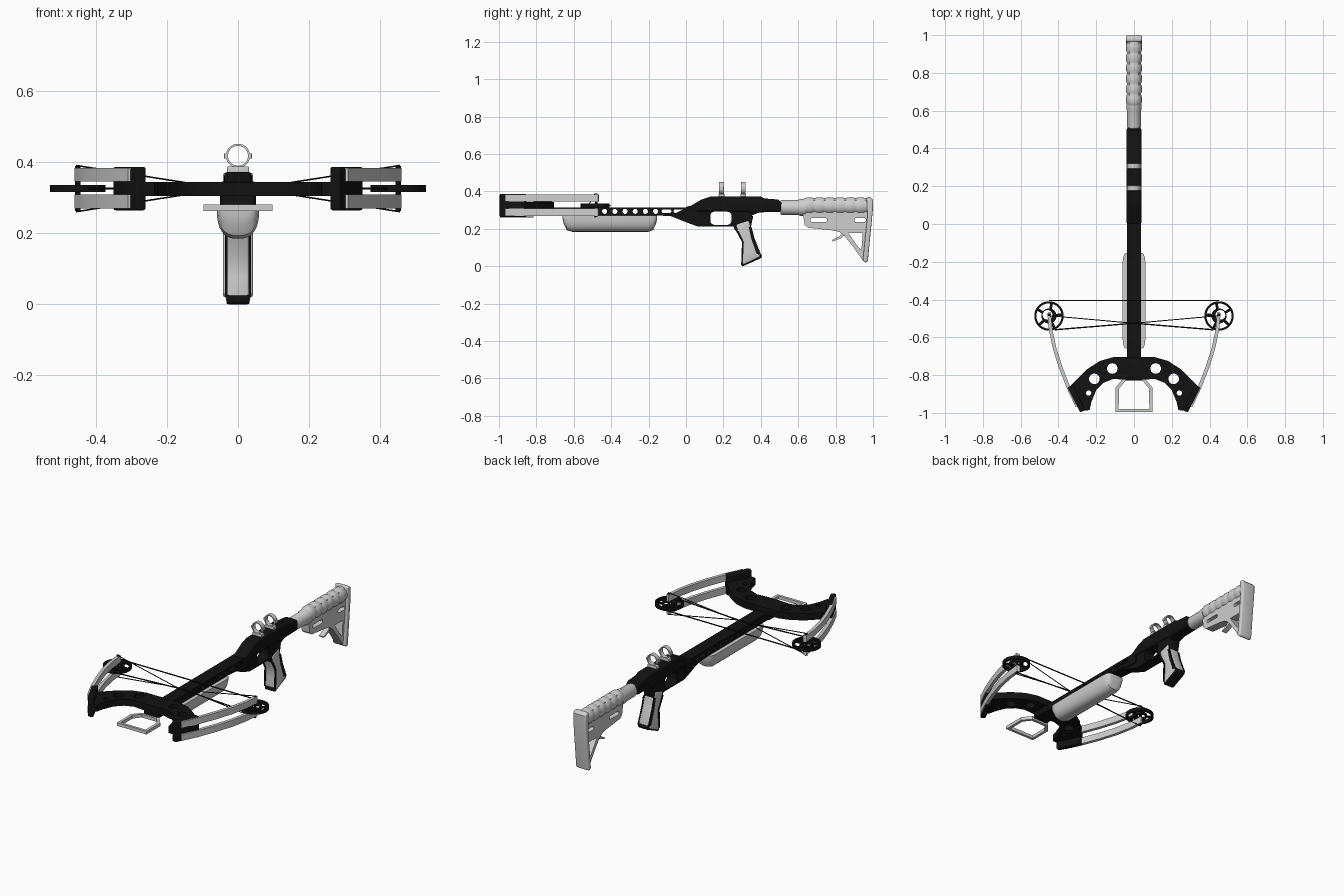
import bpy, bmesh, math
from mathutils import Vector, Matrix

if "Cube" in bpy.data.objects:
    bpy.data.objects.remove(bpy.data.objects["Cube"])


def material(name, v):
    m = bpy.data.materials.new(name)
    m.diffuse_color = (v, v, v, 1)
    m.use_nodes = True
    m.node_tree.nodes["Principled BSDF"].inputs["Base Color"].default_value = m.diffuse_color
    return m


BLACK = material("matte_black", 0.006)
GREY = material("light_grey", 0.62)


def finish(name, mesh, mat, bevel=0.0, angle=35):
    ob = bpy.data.objects.new(name, mesh)
    bpy.context.collection.objects.link(ob)
    mesh.materials.clear()
    mesh.materials.append(mat)
    bpy.ops.object.select_all(action='DESELECT')
    ob.select_set(True)
    bpy.context.view_layer.objects.active = ob
    if bevel:
        mod = ob.modifiers.new("bevel", 'BEVEL')
        mod.width, mod.segments, mod.limit_method = bevel, 3, 'ANGLE'
        mod.angle_limit = math.radians(50)
        bpy.ops.object.modifier_apply(modifier="bevel")
    bpy.ops.object.shade_smooth_by_angle(angle=math.radians(angle))
    return ob


def curve_mesh(curve):
    tmp = bpy.data.objects.new("tmp", curve)
    bpy.context.collection.objects.link(tmp)
    dg = bpy.context.evaluated_depsgraph_get()
    mesh = bpy.data.meshes.new_from_object(tmp.evaluated_get(dg))
    bpy.data.objects.remove(tmp)
    return mesh


def add_spline(curve, pts, cyclic):
    sp = curve.splines.new('POLY')
    sp.points.add(len(pts) - 1)
    for p, co in zip(sp.points, pts):
        p.co = (*co, 0, 1) if len(co) == 2 else (*co, 1)
    sp.use_cyclic_u = cyclic


def plate(name, outline, mat, axis, centre, thick, holes=(), bevel=0.0):
    """Flat outline with holes, thickened along X (points are y,z) or Z (points are x,y)."""
    cu = bpy.data.curves.new(name, 'CURVE')
    cu.dimensions, cu.fill_mode, cu.extrude = '2D', 'BOTH', thick / 2
    for loop in (outline, *holes):
        add_spline(cu, loop, True)
    mesh = curve_mesh(cu)
    bm = bmesh.new()
    bm.from_mesh(mesh)
    bmesh.ops.remove_doubles(bm, verts=bm.verts, dist=1e-5)
    if not holes:
        bmesh.ops.dissolve_limit(bm, angle_limit=0.01, verts=bm.verts, edges=bm.edges)
    bmesh.ops.recalc_face_normals(bm, faces=bm.faces)
    rot = Matrix(((0, 0, 1), (1, 0, 0), (0, 1, 0))).to_4x4() if axis == 'X' else Matrix()
    off = (centre, 0, 0) if axis == 'X' else (0, 0, centre)
    bm.transform(Matrix.Translation(off) @ rot)
    bm.to_mesh(mesh)
    bm.free()
    return finish(name, mesh, mat, bevel)


def wire(name, pts, r, mat):
    cu = bpy.data.curves.new(name, 'CURVE')
    cu.dimensions, cu.bevel_depth, cu.bevel_resolution, cu.use_fill_caps = '3D', r, 1, True
    add_spline(cu, pts, False)
    return finish(name, curve_mesh(cu), mat, angle=60)


def loft(name, rings, mat):
    bm = bmesh.new()
    vs = [[bm.verts.new(p) for p in ring] for ring in rings]
    n = len(vs[0])
    for a, b in zip(vs, vs[1:]):
        for i in range(n):
            bm.faces.new((a[i], a[(i + 1) % n], b[(i + 1) % n], b[i]))
    bm.faces.new(vs[0])
    bm.faces.new(vs[-1])
    bmesh.ops.recalc_face_normals(bm, faces=bm.faces)
    mesh = bpy.data.meshes.new(name)
    bm.to_mesh(mesh)
    bm.free()
    return finish(name, mesh, mat)


def circ(cx, cy, r, n=24):
    return [(cx + r * math.cos(2 * math.pi * i / n), cy + r * math.sin(2 * math.pi * i / n)) for i in range(n)]


def rrect(x0, x1, y0, y1, r):
    pts = []
    for k, (cx, cy) in enumerate(((x1 - r, y1 - r), (x0 + r, y1 - r), (x0 + r, y0 + r), (x1 - r, y0 + r))):
        for j in range(5):
            a = math.pi / 2 * (k + j / 4)
            pts.append((cx + r * math.cos(a), cy + r * math.sin(a)))
    return pts


def lathe(name, stations, zc, mat, n=28):
    """Round body along y from (y, x radius, z radius) stations."""
    return loft(name, [[(rx * c, y, zc + rz * s) for c, s in circ(0, 0, 1, n)] for y, rx, rz in stations], mat)


# Barrel rail with lightening holes
rail_holes = [circ(-0.435 + 0.0545 * i, 0.293, 0.0135) for i in range(6)]
rail_holes += [rrect(-0.13, -0.078, 0.284, 0.304, 0.009), rrect(-0.066, -0.01, 0.284, 0.304, 0.009)]
plate("barrel_rail", [(-0.82, 0.315), (0.06, 0.315), (0.06, 0.25), (0, 0.25), (-0.08, 0.267), (-0.16, 0.272),
                      (-0.82, 0.272)], BLACK, 'X', 0, 0.076, rail_holes)

# Receiver, upper housing and trigger guard
plate("receiver", [(-0.005, 0.315), (0.03, 0.325), (0.08, 0.355), (0.13, 0.372), (0.40, 0.372), (0.42, 0.362),
                   (0.495, 0.356), (0.51, 0.34), (0.51, 0.29), (0.40, 0.288), (0.36, 0.278), (0.33, 0.29),
                   (0.0, 0.293)], BLACK, 'X', 0, 0.078, bevel=0.011)
plate("trigger_guard", [(0, 0.31), (0.39, 0.31), (0.39, 0.288), (0.355, 0.272), (0.335, 0.23), (0.30, 0.213),
                        (0.06, 0.213), (0.0, 0.235), (-0.08, 0.267), (-0.08, 0.272)], BLACK, 'X', 0, 0.064,
      [rrect(0.13, 0.243, 0.221, 0.292, 0.022)])

# Riser arch with round holes
half = [(0.11, -0.705), (0.18, -0.725), (0.25, -0.77), (0.30, -0.82), (0.345, -0.865), (0.28, -0.99),
        (0.235, -0.985), (0.225, -0.94), (0.20, -0.88), (0.16, -0.84), (0.11, -0.82), (0.04, -0.825)]
outline = half + [(-x, y) for x, y in reversed(half)]
riser_holes = [circ(s * x, y, r) for s in (1, -1)
               for x, y, r in ((0.115, -0.765, 0.028), (0.21, -0.82, 0.028), (0.24, -0.895, 0.014))]
plate("riser", outline, BLACK, 'Z', 0.324, 0.04, riser_holes)
plate("riser_block", rrect(-0.05, 0.05, -0.82, -0.71, 0.015), BLACK, 'Z', 0.308, 0.074, bevel=0.008)

# Limbs, pockets, cams and cables on both sides
path = [(0.30, -0.965), (0.345, -0.87), (0.388, -0.76), (0.42, -0.66), (0.441, -0.56), (0.45, -0.468)]
for s, side in ((1, "right"), (-1, "left")):
    strip = [(s * (x + 0.009), y - 0.003) for x, y in path] + [(s * (x - 0.009), y + 0.003) for x, y in reversed(path)]
    for z, lev in ((0.364, "upper"), (0.289, "lower")):
        plate(f"limb_{lev}_{side}", strip, GREY, 'Z', z, 0.039)
    pocket = [(0.258, -0.985), (0.285, -0.998), (0.352, -0.866), (0.322, -0.85)]
    plate(f"limb_pocket_{side}", [(s * x, y) for x, y in pocket], BLACK, 'Z', 0.325, 0.122, bevel=0.006)
    cx, cy = s * 0.45, -0.487
    plate(f"cam_rim_{side}", circ(cx, cy, 0.078, 36), BLACK, 'Z', 0.325, 0.02, [circ(cx, cy, 0.067, 36)])
    plate(f"cam_hub_{side}", circ(cx, cy, 0.04), BLACK, 'Z', 0.325, 0.016, [circ(cx + s * 0.008, cy + 0.006, 0.026)])
    for k in range(5):
        a = math.radians(30 + 72 * k)
        d = Vector((math.cos(a) * s, math.sin(a), 0))
        c = Vector((cx, cy, 0.325))
        wire(f"cam_spoke_{side}_{k}", [c + d * 0.034, c + d * 0.072], 0.007, BLACK)
    wire(f"cam_axle_{side}", [(cx, -0.48, 0.262), (cx, -0.48, 0.388)], 0.008, BLACK)
    # cable from the low edge of this cam, splitting to the opposite axle ends
    mid = (-s * 0.04, -0.522, 0.325)
    wire(f"cable_{side}", [(s * 0.42, -0.56, 0.325), mid], 0.0035, BLACK)
    for z, lev in ((0.39, "upper"), (0.26, "lower")):
        wire(f"cable_yoke_{lev}_{side}", [mid, (-s * 0.455, -0.485, z)], 0.0025, BLACK)
wire("bowstring", [(-0.45, -0.405, 0.325), (0.45, -0.405, 0.325)], 0.0035, BLACK)

# Foot stirrup
plate("stirrup", [(-0.097, -0.995), (0.097, -0.995), (0.097, -0.865), (0.055, -0.815), (-0.055, -0.815),
                  (-0.097, -0.865)], GREY, 'Z', 0.271, 0.019,
      [[(-0.081, -0.98), (0.081, -0.98), (0.08, -0.872), (0.048, -0.832), (-0.048, -0.832), (-0.08, -0.872)]])

# Fore grip: rounded trough under the rail
rings = []
for y, d, w in ((-0.66, .2, .72), (-0.653, .55, .86), (-0.638, .9, .95), (-0.61, 1, 1),
                (-0.20, 1, 1), (-0.176, .9, .95), (-0.161, .55, .86), (-0.154, .2, .72)):
    ring = []
    for i in range(21):
        a = math.pi * i / 20
        c, sn = math.cos(a), math.sin(a)
        ring.append((math.copysign(abs(c) ** 0.75, c) * 0.06 * w, y, 0.272 - 0.088 * d * abs(sn) ** 0.8))
    rings.append(ring)
loft("fore_grip", rings, GREY)

# Pistol grip with black cap and edge strips
plate("pistol_grip", [(0.262, 0.225), (0.275, 0.18), (0.302, 0.13), (0.302, 0.08), (0.296, 0.01), (0.31, 0.005),
                      (0.40, 0.048), (0.40, 0.065), (0.365, 0.15), (0.35, 0.20), (0.34, 0.25)],
      GREY, 'X', 0, 0.07, bevel=0.012)
plate("grip_cap", [(0.294, 0.024), (0.294, 0.004), (0.305, 0), (0.405, 0.045), (0.405, 0.062), (0.395, 0.07)],
      BLACK, 'X', 0, 0.066, bevel=0.006)
plate("grip_neck", [(0.25, 0.225), (0.262, 0.19), (0.272, 0.19), (0.285, 0.20), (0.345, 0.20), (0.36, 0.27)],
      BLACK, 'X', 0, 0.066, bevel=0.006)
for s, side in ((1, "right"), (-1, "left")):
    plate(f"grip_back_strip_{side}", [(0.378, 0.065), (0.348, 0.15), (0.335, 0.21), (0.35, 0.21), (0.366, 0.15),
                                      (0.402, 0.06)], BLACK, 'X', s * 0.033, 0.008)
    plate(f"grip_front_strip_{side}", [(0.262, 0.20), (0.272, 0.18), (0.299, 0.13), (0.296, 0.02), (0.304, 0.02),
                                       (0.309, 0.13), (0.282, 0.185)], BLACK, 'X', s * 0.033, 0.008)

# Scope rings
for i, y in enumerate((0.19, 0.306)):
    ring = plate(f"scope_ring_{i}", circ(0, 0, 0.034, 32), GREY, 'Z', 0, 0.026, [circ(0, 0, 0.028, 32)])
    ring.data.transform(Matrix.Translation((0, y, 0.417)) @ Matrix.Rotation(math.pi / 2, 4, 'X'))
    plate(f"scope_ring_base_{i}", rrect(-0.031, 0.031, y - 0.015, y + 0.015, 0.004), GREY, 'Z', 0.376, 0.022, bevel=0.003)
    for s in (1, -1):
        plate(f"scope_ring_lug_{i}_{s}", rrect(s * 0.034 - 0.005, s * 0.034 + 0.005, y - 0.012, y + 0.012, 0.002),
              GREY, 'Z', 0.417, 0.014)

# Stock: tube, ribbed cheek, skeleton body, butt pad, lever
lathe("stock_tube", [(0.505, 0.034, 0.037), (0.515, 0.037, 0.04), (0.60, 0.037, 0.04), (0.61, 0.04, 0.045),
                     (0.64, 0.04, 0.045)], 0.314, GREY)
ribs = [(0.625, 0.034, 0.036)]
for i in range(6):
    y = 0.635 + i * 0.055
    ribs += [(y, 0.038, 0.042), (y + 0.012, 0.042, 0.046), (y + 0.036, 0.042, 0.046), (y + 0.048, 0.038, 0.042)]
lathe("stock_cheek", ribs + [(0.985, 0.04, 0.045)], 0.322, GREY)
plate("stock_body", [(0.63, 0.34), (0.65, 0.355), (0.985, 0.355), (0.985, 0.30), (0.955, 0.03), (0.945, 0.03),
                     (0.90, 0.095), (0.85, 0.16), (0.82, 0.183), (0.78, 0.192), (0.655, 0.205), (0.635, 0.22),
                     (0.625, 0.28)], GREY, 'X', 0, 0.052,
      [rrect(0.665, 0.755, 0.236, 0.257, 0.009), rrect(0.90, 0.962, 0.236, 0.257, 0.009),
       [(0.868, 0.178), (0.945, 0.178), (0.938, 0.085), (0.915, 0.11)]])
plate("butt_pad", [(0.965, 0.368), (0.985, 0.37), (1.0, 0.355), (1.0, 0.31), (0.972, 0.025), (0.96, 0.018),
                   (0.945, 0.03), (0.97, 0.27)], GREY, 'X', 0, 0.084, bevel=0.008)
plate("stock_lever", [(0.78, 0.14), (0.785, 0.132), (0.83, 0.15), (0.87, 0.18), (0.85, 0.19), (0.82, 0.16)],
      GREY, 'X', 0, 0.03)
